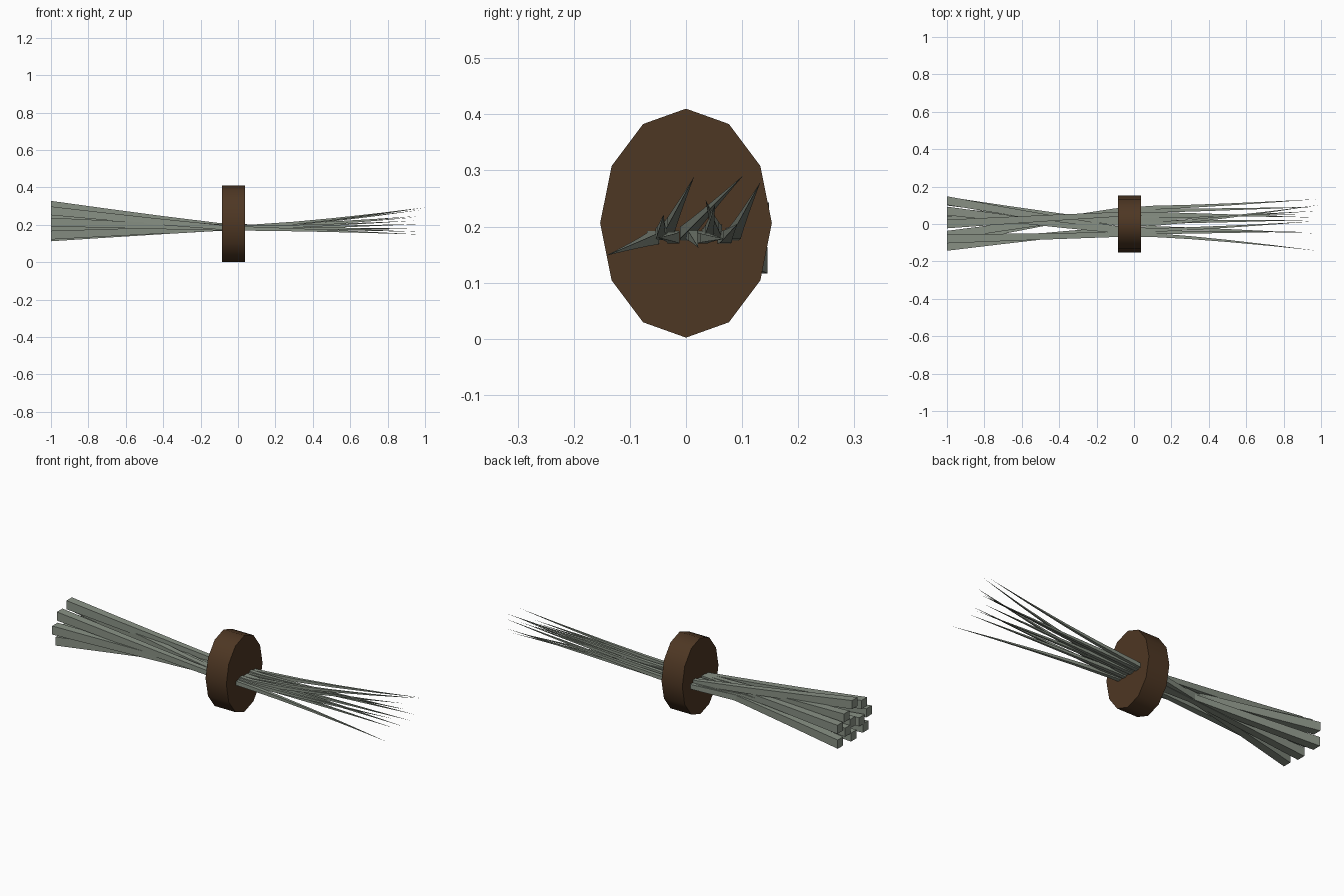
import bpy, bmesh, math

if "Cube" in bpy.data.objects:
    bpy.data.objects.remove(bpy.data.objects["Cube"])

def material(name, rgb):
    m = bpy.data.materials.new(name)
    m.diffuse_color = (*rgb, 1)
    m.use_nodes = True
    m.node_tree.nodes["Principled BSDF"].inputs["Base Color"].default_value = m.diffuse_color
    return m

reed_mat = material("grey_green_reed", (0.25, 0.285, 0.235))
wood_mat = material("dark_brown_wood", (0.076, 0.038, 0.017))

def finish(bm, name, mat):
    bmesh.ops.recalc_face_normals(bm, faces=bm.faces)
    for f in bm.faces:
        f.smooth = True
    for e in bm.edges:  # keep square edges crisp
        e.smooth = e.calc_face_angle(0) < math.radians(40)
    me = bpy.data.meshes.new(name)
    bm.to_mesh(me)
    bm.free()
    me.materials.append(mat)
    bpy.context.collection.objects.link(bpy.data.objects.new(name, me))

# Binding disc: twelve-sided oval around the bundle
bm = bmesh.new()
rings = [[bm.verts.new((x, 0.153 * math.sin(i * math.pi / 6),
                        0.206 + 0.204 * math.cos(i * math.pi / 6)))
          for i in range(12)] for x in (-0.085, 0.038)]
for i in range(12):
    j = (i + 1) % 12
    bm.faces.new((rings[0][i], rings[0][j], rings[1][j], rings[1][i]))
for r in rings:
    bm.faces.new(r)
finish(bm, "binding_disc", wood_mat)

# Reeds: (y, z) at the thick end, y in the middle, (y, z, x) at the tip
REEDS = [
    (-0.08, 0.275, -0.055, -0.143, 0.148, 0.98),
    (0.07, 0.26, -0.045, -0.04, 0.222, 0.94),
    (0.125, 0.22, -0.035, 0.015, 0.290, 0.97),
    (-0.12, 0.215, -0.02, -0.05, 0.180, 0.96),
    (0.122, 0.14, -0.005, 0.103, 0.292, 1.0),
    (0.06, 0.18, 0.01, 0.022, 0.162, 0.97),
    (0.02, 0.21, 0.025, 0.07, 0.178, 0.98),
    (0.01, 0.135, 0.04, 0.052, 0.240, 0.95),
    (0.0, 0.305, 0.055, 0.035, 0.247, 0.96),
    (-0.06, 0.19, 0.07, 0.092, 0.205, 0.99),
    (-0.09, 0.145, 0.085, 0.133, 0.280, 0.98),
]

def reed(n, by, bz, my, ty, tz, tx):
    bm = bmesh.new()
    mz = 0.184 + 0.004 * (n % 3 - 1)
    prev = None
    for x in (-1, -0.7, -0.4, -0.1, 0.1, 0.3, 0.5, 0.75):
        t, (ey, ez) = (-x, (by, bz)) if x < 0 else (x / tx, (ty, tz))
        k = t ** (1.1 if x < 0 else 1.35)
        y, z = my + (ey - my) * k, mz + (ez - mz) * k
        h = 0.0235 * (tx - x) / 2
        ring = [bm.verts.new((x, y + a * h, z + b * h))
                for a, b in ((-1, -1), (1, -1), (1, 1), (-1, 1))]
        if prev:
            for i in range(4):
                j = (i + 1) % 4
                bm.faces.new((prev[i], prev[j], ring[j], ring[i]))
        else:
            bm.faces.new(ring)
        prev = ring
    tip = bm.verts.new((tx, ty, tz))
    for i in range(4):
        bm.faces.new((prev[i], prev[(i + 1) % 4], tip))
    finish(bm, f"reed_{n + 1}", reed_mat)

for n, r in enumerate(REEDS):
    reed(n, *r)
